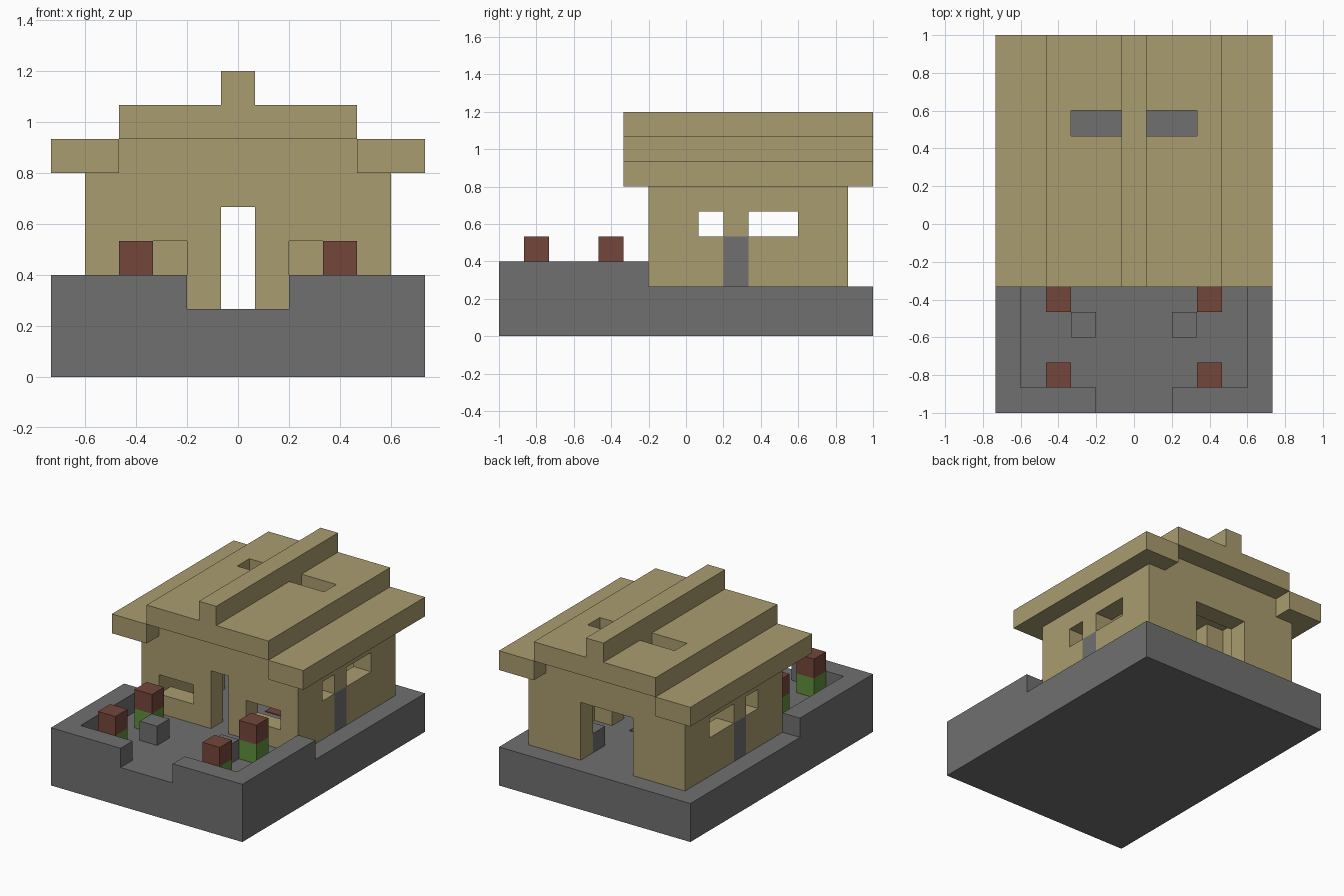
import bpy
import bmesh
from mathutils import Vector

U = 2 / 15                       # edge of one block
W, D = 11, 15                    # plan size in blocks

cube = bpy.data.objects.get("Cube")
if cube:
    bpy.data.objects.remove(cube, do_unlink=True)


def material(name, rgb):
    mat = bpy.data.materials.new(name)
    mat.use_nodes = True
    color = (*rgb, 1)
    mat.diffuse_color = color
    mat.node_tree.nodes["Principled BSDF"].inputs["Base Color"].default_value = color
    return mat


SAND = material("sandy wood", (0.40, 0.335, 0.16))
STONE = material("grey stone", (0.16, 0.16, 0.16))
RED = material("brick red", (0.175, 0.062, 0.043))
GREEN = material("leaf green", (0.115, 0.275, 0.047))


def cells(box):
    """All block cells in a box given as x, X, y, Y, z, Z (upper ends open)."""
    x, X, y, Y, z, Z = box
    return {(i, j, k) for i in range(x, X) for j in range(y, Y) for k in range(z, Z)}


def mirrored(box):
    """The box together with its twin on the other side."""
    x, X, *rest = box
    return [box, (W - X, W - x, *rest)]


def build(name, mat, solid, cut=()):
    """Skin of the solid boxes minus the cut boxes, as one clean mesh."""
    filled = set().union(*map(cells, solid)) - set().union(*map(cells, cut))
    bm = bmesh.new()
    verts = {}

    def vert(p):
        p = tuple(p)
        if p not in verts:
            verts[p] = bm.verts.new(((p[0] - W / 2) * U, (p[1] - D / 2) * U, p[2] * U))
        return verts[p]

    for cell in filled:
        for axis in range(3):
            for side in (0, 1):
                step = list(cell)
                step[axis] += 2 * side - 1
                if tuple(step) in filled:
                    continue
                a, b = Vector((0, 0, 0)), Vector((0, 0, 0))
                a[(axis + 1) % 3] = 1
                b[(axis + 2) % 3] = 1
                o = Vector(cell)
                o[axis] += side
                ring = [o, o + a, o + a + b, o + b]
                if not side:
                    ring.reverse()
                bm.faces.new([vert(map(int, p)) for p in ring])
    mesh = bpy.data.meshes.new(name)
    bm.to_mesh(mesh)
    bm.free()
    mesh.materials.append(mat)
    obj = bpy.data.objects.new(name, mesh)
    bpy.context.collection.objects.link(obj)
    return obj


# Ground slab with a raised rim round the front yard
build("ground_slab", STONE,
      [(0, W, 0, D, 0, 2)] + mirrored((0, 1, 0, 6, 2, 3)) + mirrored((0, 4, 0, 1, 2, 3)))

# House walls with gables, doorways, windows and inner piers
walls = [(1, 10, 6, 14, 2, 6), (2, 9, 6, 14, 6, 7)]
hollow = [(2, 9, 7, 13, 2, 7)]
openings = ([(5, 6, 6, 7, 2, 5), (4, 7, 13, 14, 2, 5)]   # front and back doorways
            + mirrored((2, 4, 6, 7, 3, 4))               # front windows
            + mirrored((1, 2, 8, 9, 4, 5))               # small side windows
            + mirrored((1, 2, 10, 12, 4, 5))             # wide side windows
            + mirrored((1, 2, 9, 10, 2, 4)))             # side door recesses
build("house_walls", SAND, walls, hollow + openings)
for side, box in zip(("right", "left"), mirrored((2, 3, 9, 10, 2, 7))):
    build(side + "_inner_pier", SAND, [box])
for side, box in zip(("right", "left"), mirrored((1, 2, 9, 10, 2, 4))):
    build(side + "_side_door", STONE, [box])

# Stepped roof: eaves, middle tier with smoke holes, ridge
build("roof", SAND,
      mirrored((0, 2, 5, D, 6, 7)) + [(2, 9, 5, D, 7, 8), (5, 6, 5, D, 8, 9)],
      mirrored((3, 5, 11, 12, 7, 8)))

# Stone seats in the yard and just inside the back doorway
for place, y in (("yard", 3), ("indoor", 12)):
    for side, box in zip(("right", "left"), mirrored((3, 4, y, y + 1, 2, 3))):
        build(f"{side}_{place}_seat", STONE, [box])

# Flowers: green stem block with a red bloom block
for place, y in (("front", 1), ("rear", 4)):
    for side, box in zip(("right", "left"), mirrored((2, 3, y, y + 1, 2, 3))):
        x, X, y0, Y, z, Z = box
        build(f"{side}_{place}_stem", GREEN, [box])
        build(f"{side}_{place}_bloom", RED, [(x, X, y0, Y, z + 1, Z + 1)])

# Red floor tile beside the pier
tile = build("floor_tile", RED, [(6, 7, 9, 10, 0, 1)])
tile.scale.z = 0.005 / U
tile.location.z = 2 * U
